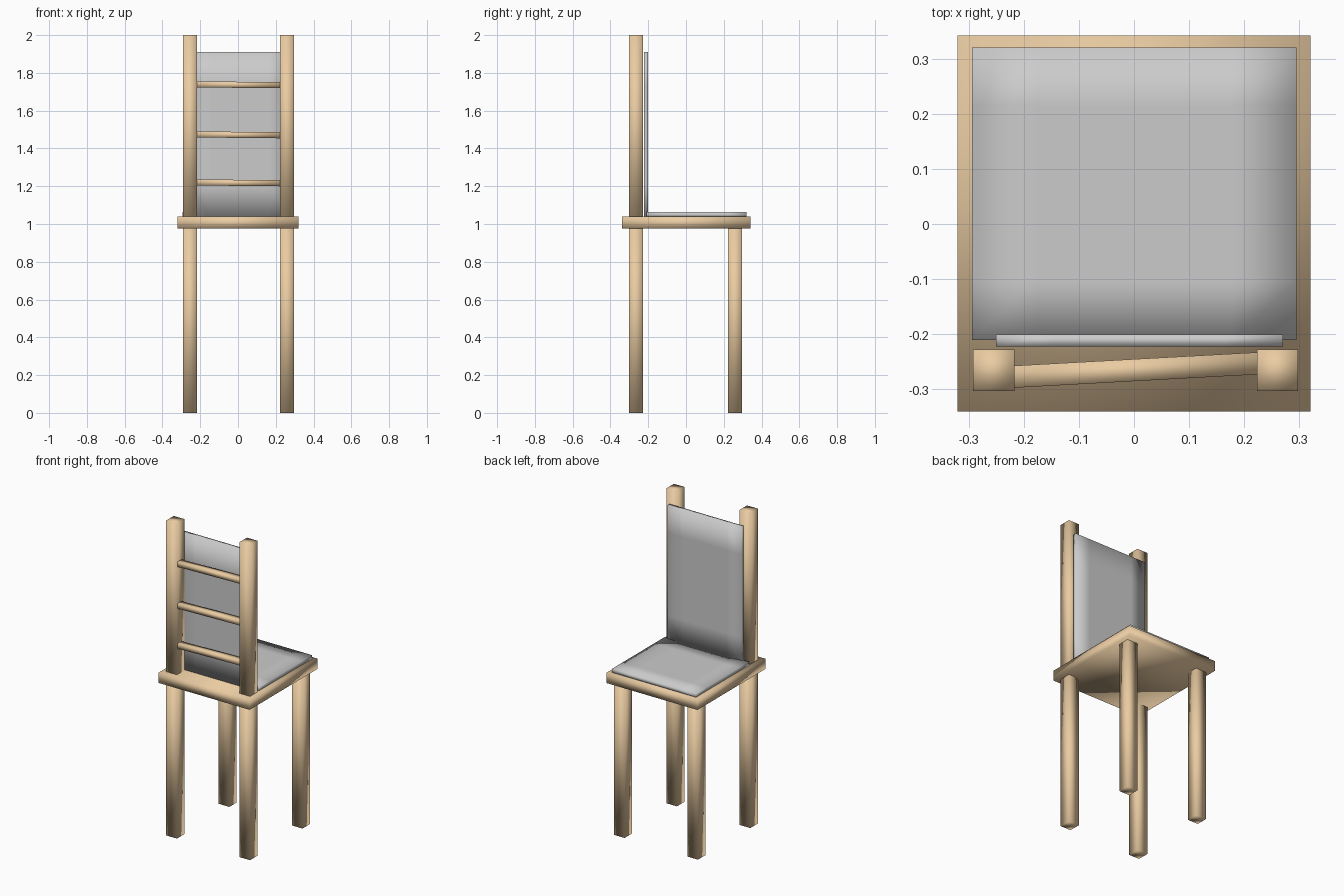
import bpy, bmesh

if "Cube" in bpy.data.objects:
    bpy.data.objects.remove(bpy.data.objects["Cube"])

wood = bpy.data.materials.new("wood")
wood.diffuse_color = (0.82, 0.6, 0.36, 1)
wood.use_nodes = True
wood.node_tree.nodes["Principled BSDF"].inputs["Base Color"].default_value = wood.diffuse_color


def box(name, lo, hi, mat=None, cuts=0, skew_y=0.0, skew_z=0.0):
    """Smooth-shaded box between two corners, optionally gridded or skewed along x."""
    bm = bmesh.new()
    bmesh.ops.create_cube(bm, size=1)
    for v in bm.verts:
        v.co = [l + (c + 0.5) * (h - l) for l, h, c in zip(lo, hi, v.co)]
        v.co.y += skew_y * v.co.x
        v.co.z += skew_z * v.co.x
    if cuts:
        long_edges = [e for e in bm.edges if e.calc_length() > 0.1]
        bmesh.ops.subdivide_edges(bm, edges=long_edges, cuts=cuts, use_grid_fill=True)
    for f in bm.faces:
        f.smooth = True
    mesh = bpy.data.meshes.new(name)
    bm.to_mesh(mesh)
    bm.free()
    if mat:
        mesh.materials.append(mat)
    obj = bpy.data.objects.new(name, mesh)
    bpy.context.collection.objects.link(obj)
    return obj


# Legs and back posts
for side, x0, x1 in (("left", -0.292, -0.217), ("right", 0.223, 0.297)):
    box(f"{side}_leg_post_side", (x0, -0.303, 0), (x1, -0.228, 1), wood)
    box(f"{side}_leg_open_side", (x0, 0.223, 0), (x1, 0.297, 1), wood)
    box(f"{side}_back_post", (x0, -0.303, 1), (x1, -0.228, 2), wood)

# Seat board
box("seat", (-0.32, -0.34, 0.975), (0.32, 0.342, 1.04), wood)

# Back slats, running slightly askew between the posts
for i, z in enumerate((1.218, 1.472, 1.737)):
    box(f"back_slat_{i + 1}", (-0.22, -0.285, z - 0.016), (0.228, -0.245, z + 0.016),
        wood, skew_y=0.055, skew_z=-0.01)

# Cushions
box("seat_cushion", (-0.294, -0.21, 1.036), (0.295, 0.32, 1.064), cuts=4)
box("back_cushion", (-0.25, -0.222, 1.036), (0.27, -0.2, 1.91), cuts=4)
